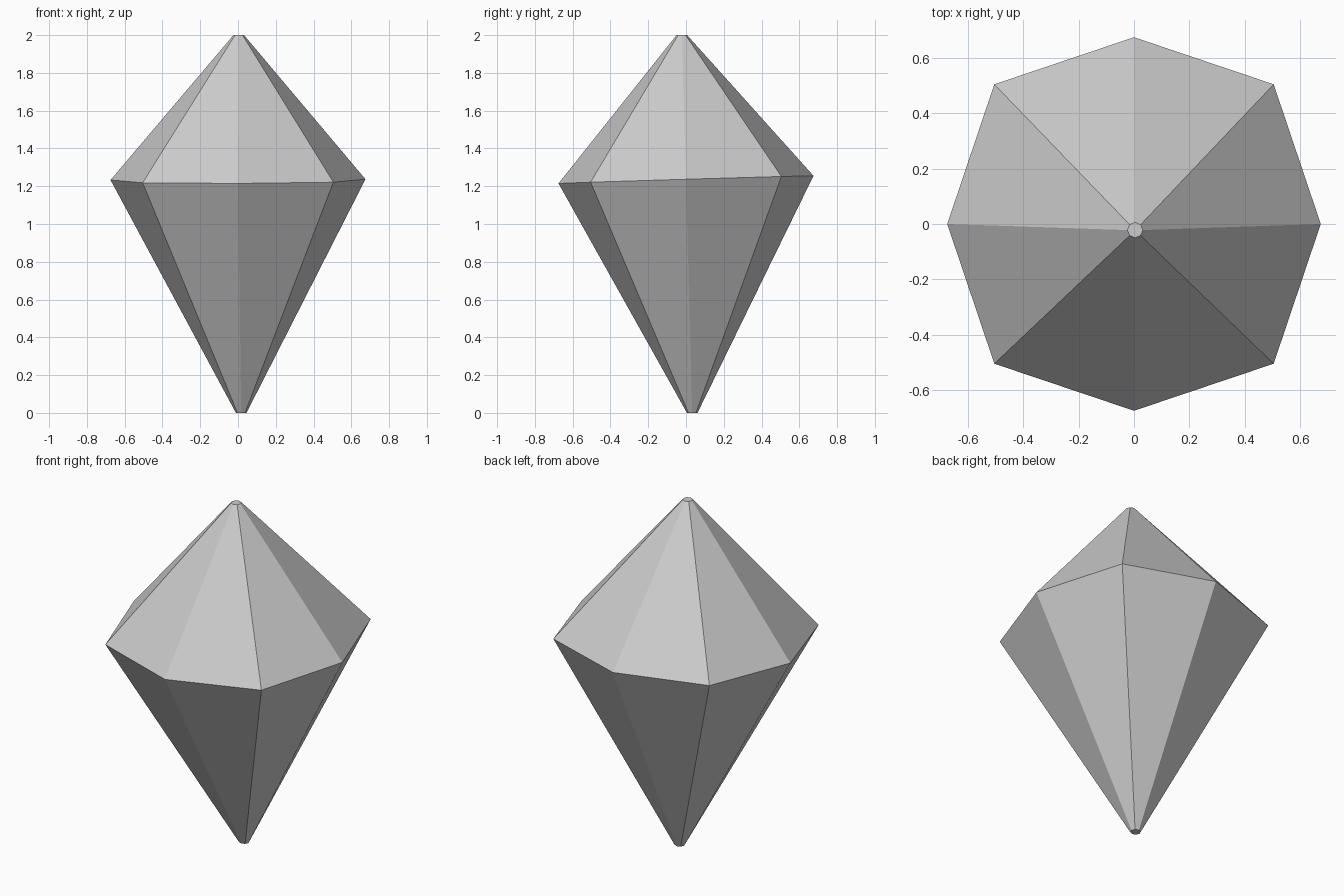
import bpy
import bmesh
from math import cos, sin, pi

cube = bpy.data.objects.get("Cube")
if cube:
    bpy.data.objects.remove(cube, do_unlink=True)

# Plain grey stone
grey = bpy.data.materials.new("grey stone")
grey.use_nodes = True
colour = (0.6, 0.6, 0.6, 1)
grey.diffuse_color = colour
grey.node_tree.nodes["Principled BSDF"].inputs["Base Color"].default_value = colour

SIDES = 8


def ring(bm, cx, cy, z, straight, diagonal, tilt_x=0.0, tilt_y=0.0):
    """Eight-sided ring with its own radius for straight and diagonal corners."""
    verts = []
    for i in range(SIDES):
        r = diagonal if i % 2 else straight
        a = 2 * pi * i / SIDES
        x, y = r * cos(a), r * sin(a)
        verts.append(bm.verts.new((cx + x, cy + y, z + tilt_x * x + tilt_y * y)))
    return verts


# Cut gem: small tip, slightly tilted girdle, small crown
bm = bmesh.new()
tip = ring(bm, 0.017, 0.033, 0, 0.028, 0.028)
girdle = ring(bm, 0, 0, 1.235, 0.675, 0.714, 0.003, 0.03)
crown = ring(bm, 0.004, -0.022, 2, 0.028, 0.028)
for low, high in ((tip, girdle), (girdle, crown)):
    for i in range(SIDES):
        j = (i + 1) % SIDES
        bm.faces.new((low[i], low[j], high[j], high[i]))
bm.faces.new(crown)
bm.faces.new(tip[::-1])
bmesh.ops.recalc_face_normals(bm, faces=bm.faces[:])

mesh = bpy.data.meshes.new("gem")
bm.to_mesh(mesh)
bm.free()
mesh.materials.append(grey)
bpy.context.collection.objects.link(bpy.data.objects.new("gem", mesh))
